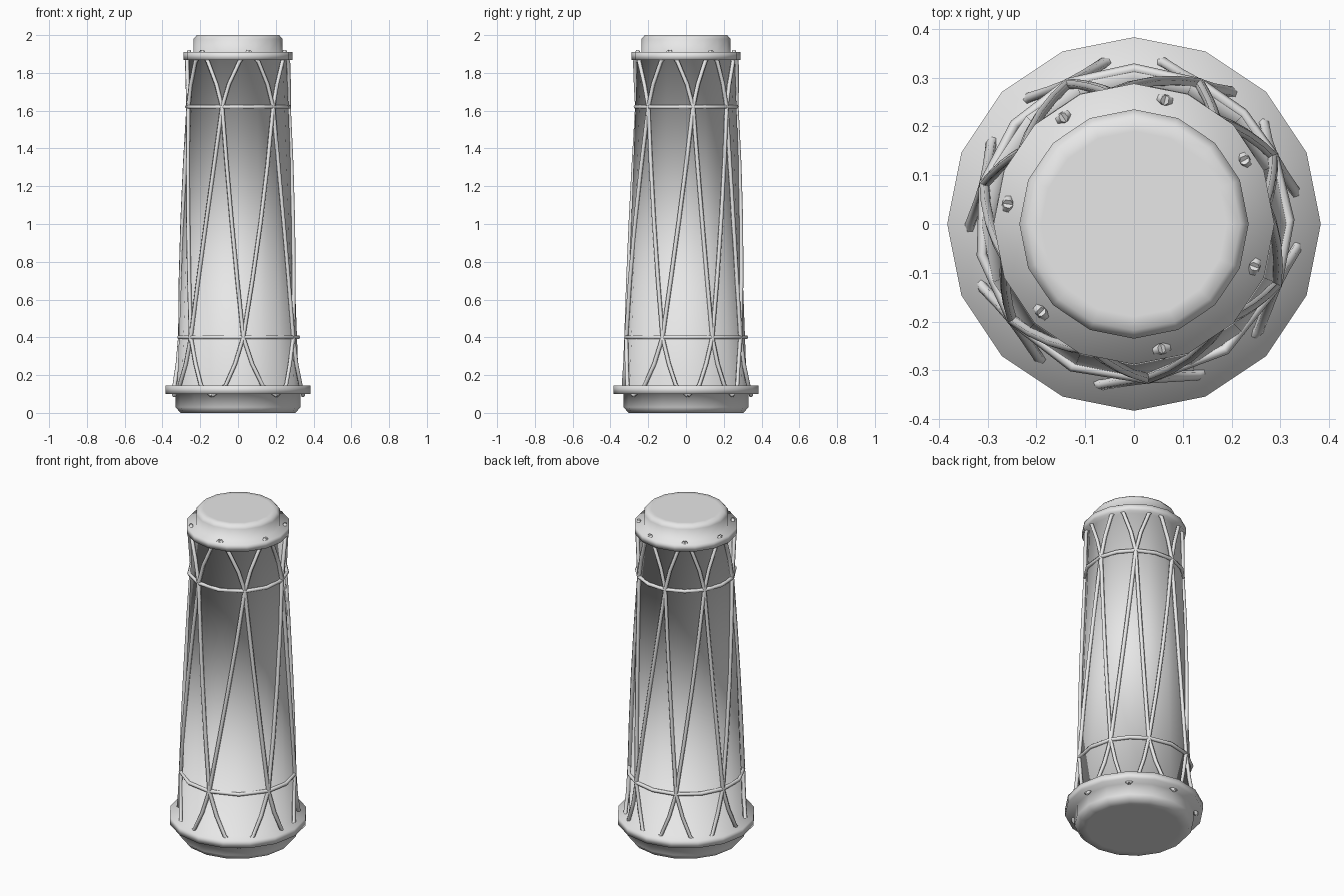
import bpy
import bmesh
from math import cos, sin, radians, tau

if "Cube" in bpy.data.objects:
    bpy.data.objects.remove(bpy.data.objects["Cube"], do_unlink=True)

GREY = (0.8, 0.8, 0.8, 1)
grey = bpy.data.materials.new("plain grey")
grey.use_nodes = True
grey.diffuse_color = GREY
bsdf = next(n for n in grey.node_tree.nodes if n.type == 'BSDF_PRINCIPLED')
bsdf.inputs["Base Color"].default_value = GREY

SIDES = 16
ROPE = 0.011
TOP_Z, LOW_Z = 1.62, 0.40          # heights of the two binding rings
# Slightly uneven angles at which the lacing is tied to each ring
UPPER = [-108, -47, 8, 52, 100, 147, 195]
LOWER = [-142, -85, -23, 26, 65, 115, 165]


def shell_radius(z):
    return 0.327 - 0.0369 * z


def polar(angle, r, z):
    a = radians(angle)
    return (r * cos(a), r * sin(a), z)


def knot(angles, k):
    """Angle of knot k, wrapping round the drum."""
    return angles[k % len(angles)] + 360 * (k // len(angles))


def middle(angles, k, step):
    return (knot(angles, k) + knot(angles, k + step)) / 2


def lathe(name, profile):
    bm = bmesh.new()
    rings = [[bm.verts.new((r * cos(tau * i / SIDES), r * sin(tau * i / SIDES), z))
              for i in range(SIDES)] for r, z in profile]
    for a, b in zip(rings, rings[1:]):
        for i in range(SIDES):
            j = (i + 1) % SIDES
            bm.faces.new((a[i], a[j], b[j], b[i]))
    bm.faces.new(rings[0][::-1])
    bm.faces.new(rings[-1])
    for f in bm.faces:
        f.smooth = True
    mesh = bpy.data.meshes.new(name)
    bm.to_mesh(mesh)
    bm.free()
    mesh.materials.append(grey)
    obj = bpy.data.objects.new(name, mesh)
    bpy.context.collection.objects.link(obj)


def rope(name, paths, closed=False):
    curve = bpy.data.curves.new(name, 'CURVE')
    curve.dimensions = '3D'
    curve.bevel_depth = ROPE
    curve.bevel_resolution = 1
    curve.use_fill_caps = True
    for path in paths:
        spline = curve.splines.new('POLY')
        spline.points.add(len(path) - 1)
        for point, co in zip(spline.points, path):
            point.co = (*co, 1)
        spline.use_cyclic_u = closed
        spline.use_smooth = True
    curve.materials.append(grey)
    obj = bpy.data.objects.new(name, curve)
    bpy.context.collection.objects.link(obj)


# Tapered shell with both flanges and the drum heads, softly shaded as one piece
lathe("drum_shell", [
    (0.26, 0), (0.305, 0), (0.33, 0.03), (0.33, 0.10),
    (0.383, 0.10), (0.383, 0.145),
    (shell_radius(0.145), 0.145), (shell_radius(1.868), 1.868),
    (0.288, 1.868), (0.288, 1.91),
    (0.235, 1.91), (0.235, 1.98), (0.218, 2), (0.19, 2)])


# Binding rings pass through the knots and halfway between them
def binding_ring(name, angles, z):
    path = []
    for k in range(len(angles)):
        for a in (knot(angles, k), middle(angles, k, 1)):
            path.append(polar(a, shell_radius(z) + 0.006, z))
    rope(name, [path], closed=True)


binding_ring("upper_binding_ring", UPPER, TOP_Z)
binding_ring("lower_binding_ring", LOWER, LOW_Z)


# Each strand: top loop, upper knot, long diagonal, lower knot, bottom loop
def strand(k, step):
    up, low_k = knot(UPPER, k), k + (step > 0)
    low = knot(LOWER, low_k)
    top, bottom = middle(UPPER, k, -step), middle(LOWER, low_k, step)
    path = []
    for t, r, z in [(0, 0.262, 1.916), (0.36, 0.27, 1.86), (0.75, 0.27, 1.74)]:
        path.append(polar(top + (up - top) * t, r, z))
    for i in range(5):
        t = i / 4
        z = TOP_Z + (LOW_Z - TOP_Z) * t
        path.append(polar(up + (low - up) * t, shell_radius(z) + 0.005, z))
    for t, r, z in [(0.27, 0.322, 0.26), (0.57, 0.336, 0.145), (1, 0.345, 0.092)]:
        path.append(polar(low + (bottom - low) * t, r, z))
    return path


rope("lacing_ropes", [strand(k, s) for k in range(len(UPPER)) for s in (-1, 1)])
